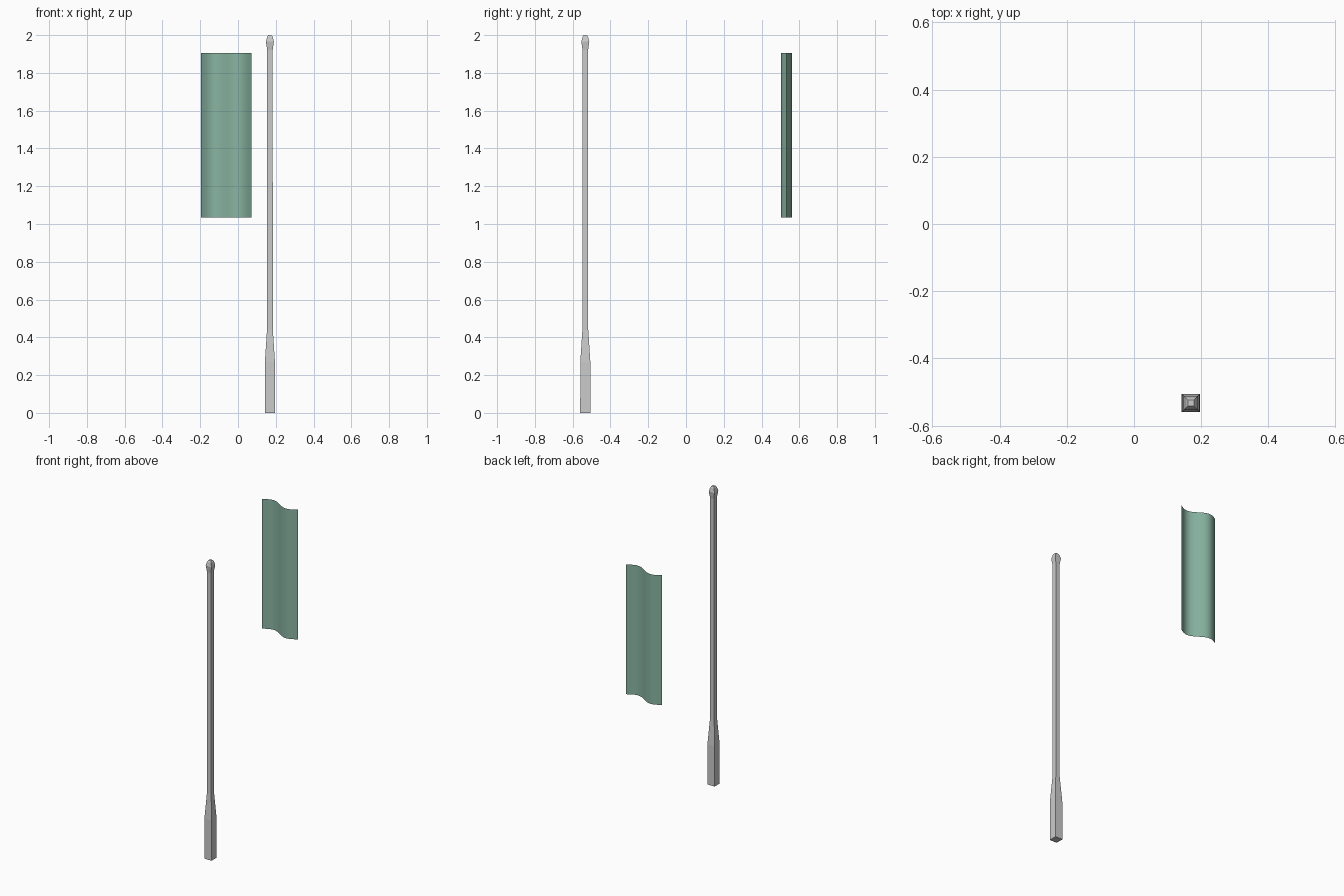
import bpy, bmesh, math

if "Cube" in bpy.data.objects:
    bpy.data.objects.remove(bpy.data.objects["Cube"])

PX, PY = 0.169, -0.533          # pole axis


def make_object(name, bm):
    mesh = bpy.data.meshes.new(name)
    bm.to_mesh(mesh)
    bm.free()
    obj = bpy.data.objects.new(name, mesh)
    bpy.context.collection.objects.link(obj)
    return obj


# Square pole: (height, half width) rings from thick foot to flared tip
profile = [(0, 0.027), (0.27, 0.0265), (0.44, 0.0155), (1.92, 0.0145),
           (1.965, 0.021), (1.99, 0.015), (2.0, 0.009)]
bm = bmesh.new()
rings = [[bm.verts.new((PX + sx * h, PY + sy * h, z))
          for sx, sy in ((-1, -1), (1, -1), (1, 1), (-1, 1))]
         for z, h in profile]
for a, b in zip(rings, rings[1:]):
    for i in range(4):
        j = (i + 1) % 4
        bm.faces.new((a[i], a[j], b[j], b[i]))
bm.faces.new(rings[0][::-1])
bm.faces.new(rings[-1])
make_object("pole", bm)

# Wavy banner: one sine period, hanging as a thin sheet
N = 24
bm = bmesh.new()
columns = []
for i in range(N + 1):
    t = i / N
    x = -0.196 + 0.267 * t
    y = 0.532 + 0.028 * math.sin(2 * math.pi * t)
    columns.append([bm.verts.new((x, y, z)) for z in (1.035, 1.905)])
for a, b in zip(columns, columns[1:]):
    f = bm.faces.new((a[0], b[0], b[1], a[1]))
    f.smooth = True
banner = make_object("banner", bm)
mat = bpy.data.materials.new("banner_green")
mat.diffuse_color = (0.25, 0.46, 0.36, 1)
mat.use_nodes = True
mat.node_tree.nodes["Principled BSDF"].inputs["Base Color"].default_value = mat.diffuse_color
banner.data.materials.append(mat)
